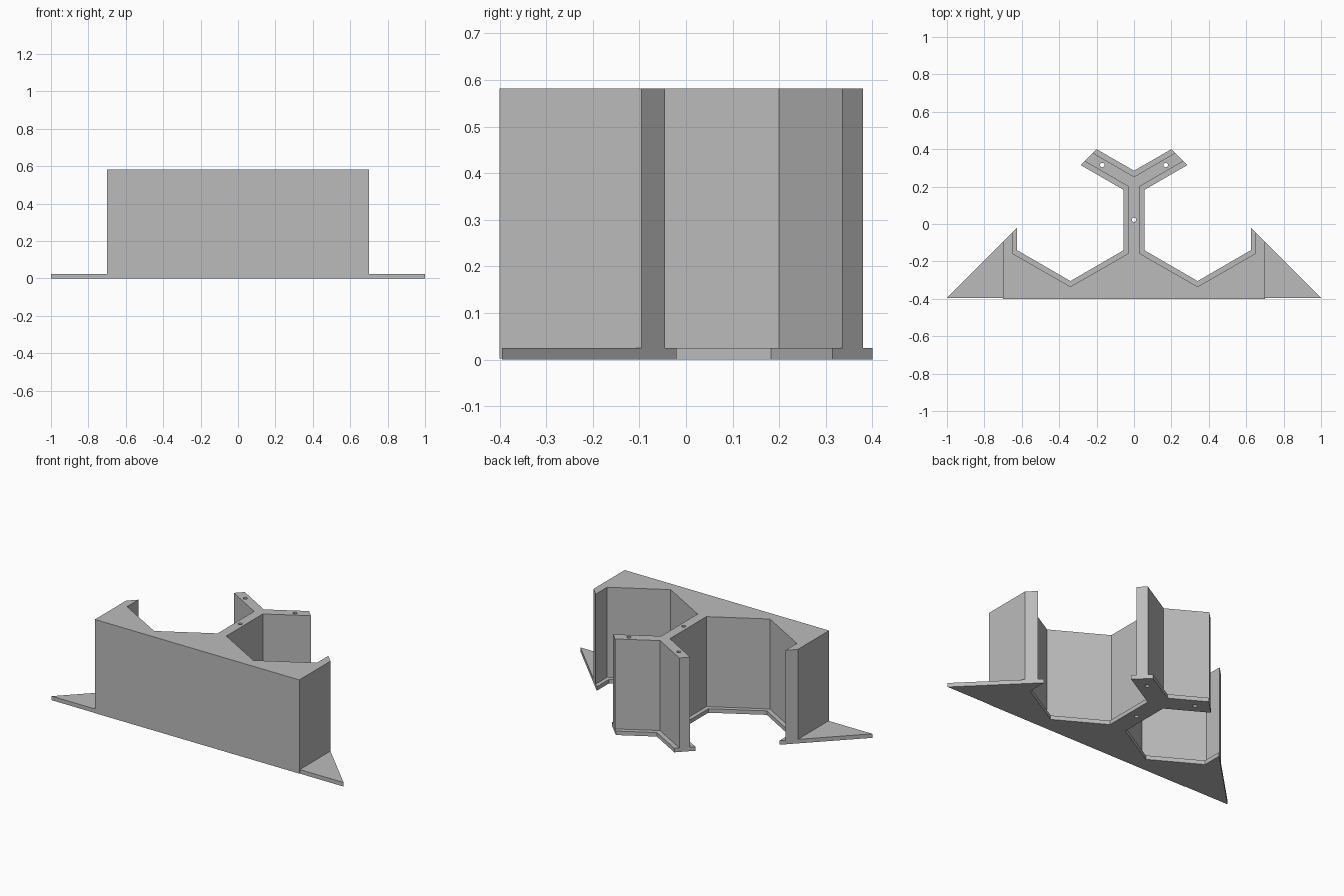
import bpy
import bmesh

if "Cube" in bpy.data.objects:
    bpy.data.objects.remove(bpy.data.objects["Cube"], do_unlink=True)

grey = bpy.data.materials.new("plain grey")
grey.use_nodes = True
colour = (0.5, 0.5, 0.5, 1)
grey.diffuse_color = colour
grey.node_tree.nodes["Principled BSDF"].inputs["Base Color"].default_value = colour


def link(name, bm):
    bmesh.ops.recalc_face_normals(bm, faces=bm.faces)
    mesh = bpy.data.meshes.new(name)
    bm.to_mesh(mesh)
    bm.free()
    mesh.materials.append(grey)
    obj = bpy.data.objects.new(name, mesh)
    bpy.context.scene.collection.objects.link(obj)
    return obj


def mirrored_prism(name, half, z0, z1):
    """Extrude a half outline (starting on the centre line) and its mirror image."""
    outline = half + [(-x, y) for x, y in reversed(half) if x > 0]
    bm = bmesh.new()
    face = bm.faces.new([bm.verts.new((x, y, z0)) for x, y in outline])
    top = bmesh.ops.extrude_face_region(bm, geom=[face])["geom"]
    bmesh.ops.translate(bm, vec=(0, 0, z1 - z0),
                        verts=[v for v in top if isinstance(v, bmesh.types.BMVert)])
    return link(name, bm)


# Thin foot plate with a lip around the hexagonal bays and wide triangular ends
foot = mirrored_prism("foot_plate", [
    (0, 0.285), (0.2, 0.4), (0.285, 0.315), (0.055, 0.182), (0.055, -0.14),
    (0.34, -0.305), (0.625, -0.14), (0.625, -0.02), (1, -0.395)], 0, 0.025)

# Tall solid body: flat front, two half-hexagon bays and a forked rear wall
body = mirrored_prism("bay_body", [
    (0, 0.253), (0.22, 0.38), (0.264, 0.336), (0.03, 0.2), (0.03, -0.157),
    (0.34, -0.335), (0.65, -0.157), (0.65, -0.045), (0.7, -0.095),
    (0.7, -0.4)], 0.002, 0.582)

# Fixing holes through the forked wall
bm = bmesh.new()
for x, y in [(0, 0.022), (0.17, 0.315), (-0.17, 0.315)]:
    ring = bmesh.ops.create_cone(bm, cap_ends=True, segments=16,
                                 radius1=0.012, radius2=0.012, depth=2)
    bmesh.ops.translate(bm, vec=(x, y, 0), verts=ring["verts"])
cutter = link("hole_cutter", bm)
cutter.hide_render = True
cutter.hide_set(True)
for obj in (foot, body):
    cut = obj.modifiers.new("fixing_holes", "BOOLEAN")
    cut.operation = "DIFFERENCE"
    cut.solver = "EXACT"
    cut.object = cutter
